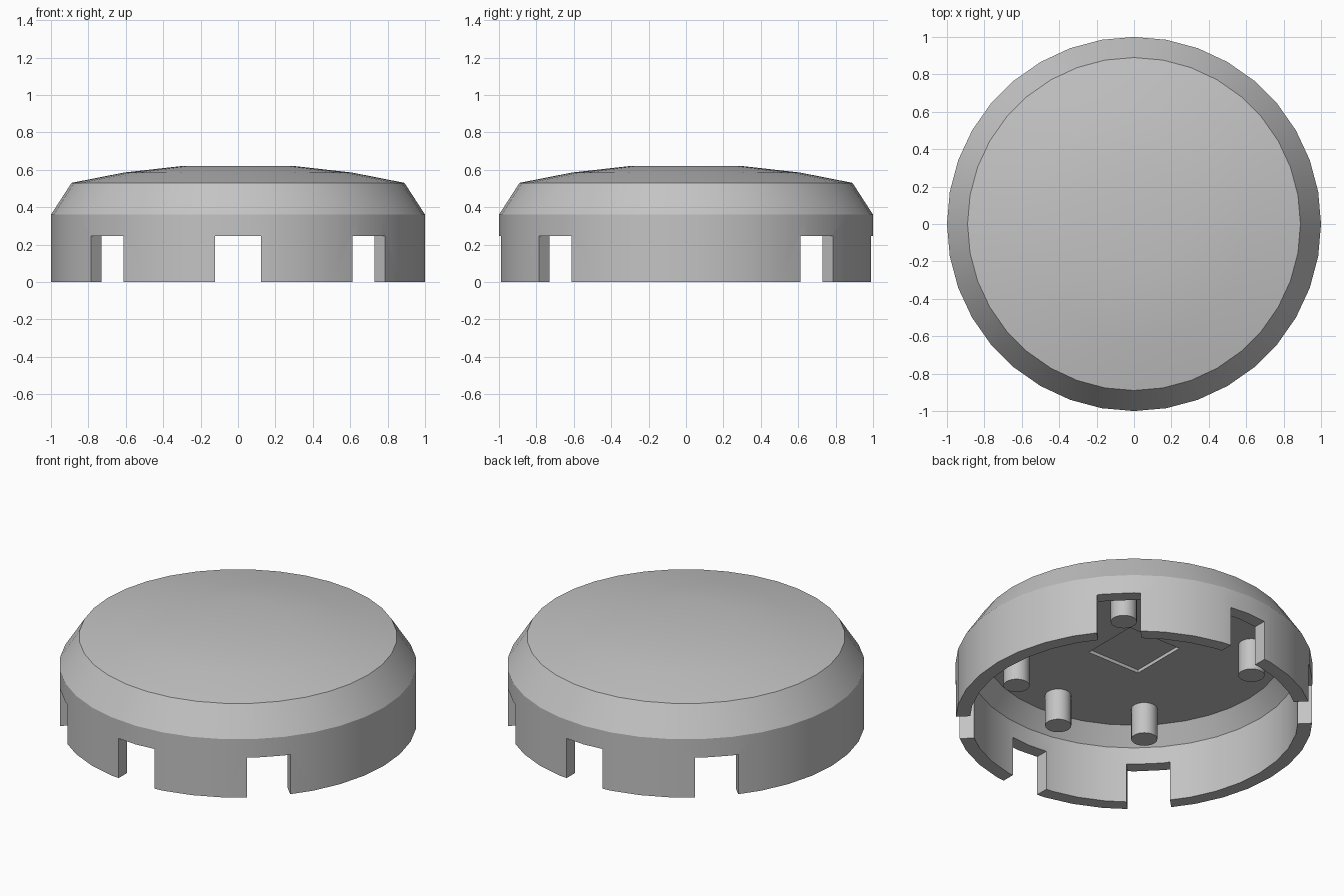
import bpy, bmesh, math
from mathutils import Matrix, Vector

cube = bpy.data.objects.get("Cube")
if cube:
    bpy.data.objects.remove(cube, do_unlink=True)

SEGMENTS = 36
SLOT_ANGLES = (45, 90, 135, 225, 270, 315)
CEILING = 0.45

grey = bpy.data.materials.new("plain grey")
grey.use_nodes = True
colour = (0.55, 0.55, 0.55, 1)
grey.diffuse_color = colour
grey.node_tree.nodes["Principled BSDF"].inputs["Base Color"].default_value = colour


def make_object(name, bm):
    bmesh.ops.recalc_face_normals(bm, faces=bm.faces)
    mesh = bpy.data.meshes.new(name)
    bm.to_mesh(mesh)
    bm.free()
    obj = bpy.data.objects.new(name, mesh)
    mesh.materials.append(grey)
    bpy.context.collection.objects.link(obj)
    return obj


def select_only(obj):
    bpy.ops.object.select_all(action='DESELECT')
    obj.select_set(True)
    bpy.context.view_layer.objects.active = obj


def smooth(obj):
    select_only(obj)
    bpy.ops.object.shade_smooth_by_angle(angle=math.radians(30))


def add_box(bm, size, centre, turn=0):
    matrix = (Matrix.Rotation(math.radians(turn), 4, 'Z')
              @ Matrix.Translation(centre) @ Matrix.Diagonal((*size, 1)))
    bmesh.ops.create_cube(bm, size=1, matrix=matrix)


# Hollow cap: shallow dome, sloped shoulder, upright wall and flat ceiling
profile = [(0, 0.62), (0.3, 0.62), (0.61, 0.585), (0.89, 0.53), (1, 0.36), (1, 0),
           (0.92, 0), (0.92, 0.35), (0.84, CEILING), (0, CEILING)]
bm = bmesh.new()
verts = [bm.verts.new((r, 0, z)) for r, z in profile]
edges = [bm.edges.new(pair) for pair in zip(verts, verts[1:])]
bmesh.ops.spin(bm, geom=verts + edges, cent=(0, 0, 0), axis=(0, 0, 1),
               angle=math.tau, steps=SEGMENTS)
bmesh.ops.remove_doubles(bm, verts=bm.verts, dist=0.0005)
cap = make_object("cap_shell", bm)

# Cutter: slots in the wall and a shallow square recess in the ceiling
bm = bmesh.new()
for angle in SLOT_ANGLES:
    add_box(bm, (0.3, 0.245, 0.445), (0.96, 0, 0.0225), angle)
add_box(bm, (0.36, 0.36, 0.12), (0, 0, CEILING - 0.04))
cutter = make_object("slot_cutter", bm)
cutter.hide_render = True
cut = cap.modifiers.new("slots", 'BOOLEAN')
cut.operation = 'DIFFERENCE'
cut.solver = 'EXACT'
cut.object = cutter
select_only(cap)
bpy.ops.object.modifier_apply(modifier=cut.name)
bpy.data.objects.remove(cutter, do_unlink=True)
smooth(cap)

# Round pegs hanging from the ceiling behind each slot
PEG_TIP, PEG_TOP = 0.255, CEILING + 0.02
for number, angle in enumerate(SLOT_ANGLES, 1):
    a = math.radians(angle)
    place = Vector((0.66 * math.cos(a), 0.66 * math.sin(a), (PEG_TIP + PEG_TOP) / 2))
    bm = bmesh.new()
    bmesh.ops.create_cone(bm, cap_ends=True, segments=SEGMENTS, radius1=0.073,
                          radius2=0.073, depth=PEG_TOP - PEG_TIP,
                          matrix=Matrix.Translation(place))
    smooth(make_object(f"peg_{number}", bm))
